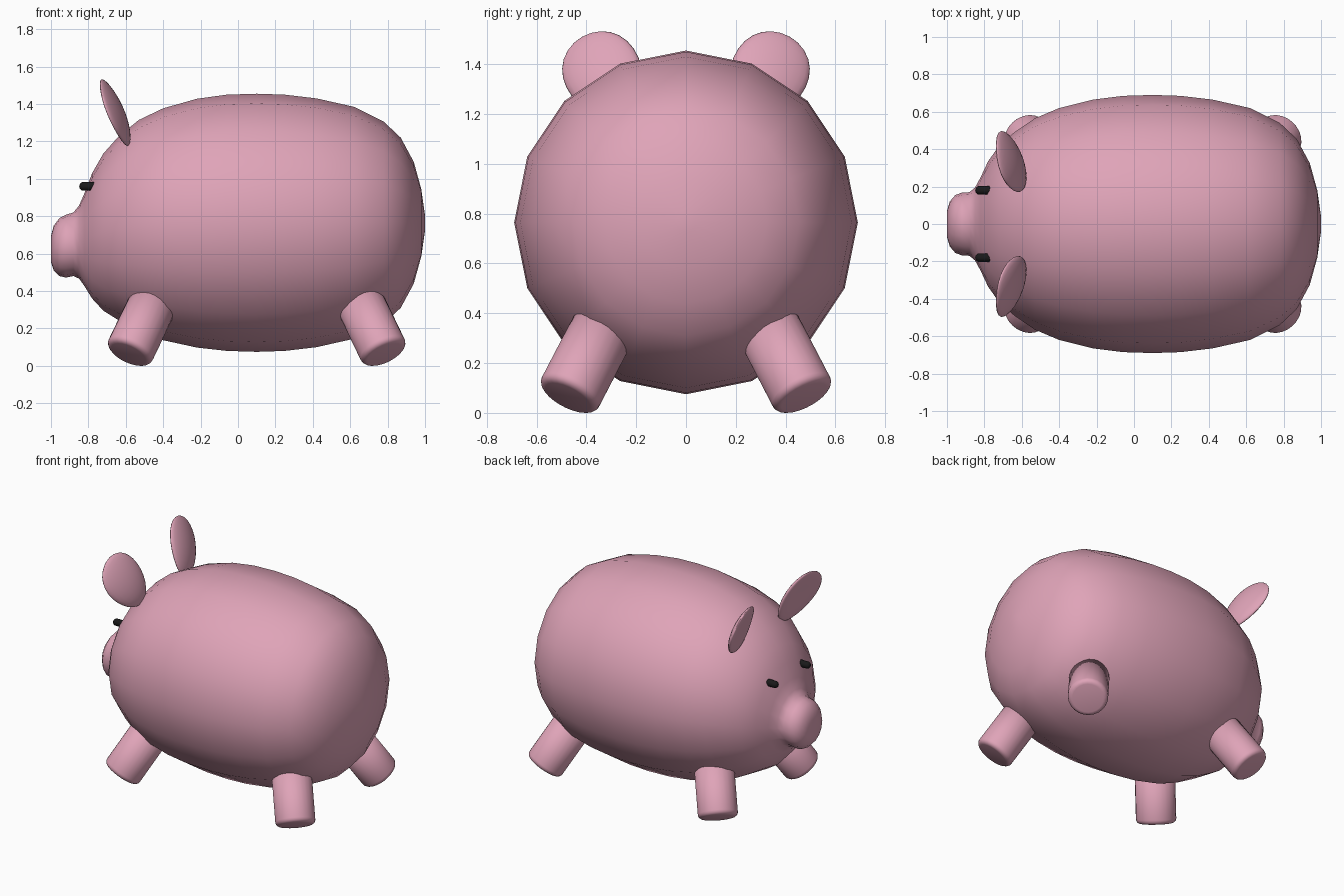
import bpy, bmesh, math
from mathutils import Vector, Matrix

if "Cube" in bpy.data.objects:
    bpy.data.objects.remove(bpy.data.objects["Cube"])


def material(name, rgb):
    m = bpy.data.materials.new(name)
    m.diffuse_color = (*rgb, 1)
    m.use_nodes = True
    m.node_tree.nodes["Principled BSDF"].inputs["Base Color"].default_value = m.diffuse_color
    return m


PINK = material("pink", (0.74, 0.37, 0.48))
BLACK = material("black", (0.01, 0.01, 0.01))


def finish(bm, name, mat, angle=180):
    bmesh.ops.recalc_face_normals(bm, faces=bm.faces)
    mesh = bpy.data.meshes.new(name)
    bm.to_mesh(mesh)
    bm.free()
    ob = bpy.data.objects.new(name, mesh)
    bpy.context.collection.objects.link(ob)
    mesh.materials.append(mat)
    bpy.ops.object.select_all(action='DESELECT')
    ob.select_set(True)
    bpy.context.view_layer.objects.active = ob
    bpy.ops.object.shade_smooth_by_angle(angle=math.radians(angle))
    return ob


# Body and snout: 16-sided rings along x (x, radius, centre height)
rings = [(1.0, .04, .765), (.98, .18, .765), (.94, .325, .765), (.87, .455, .765),
         (.78, .54, .765), (.62, .62, .765), (.42, .665, .765), (.25, .685, .765),
         (.10, .69, .765), (-.06, .685, .765), (-.22, .665, .763), (-.40, .62, .757),
         (-.53, .565, .75), (-.64, .49, .735), (-.72, .42, .715), (-.78, .335, .695),
         (-.82, .25, .675), (-.85, .195, .662), (-.88, .17, .65), (-.92, .168, .64),
         (-.955, .155, .635), (-.985, .12, .63), (-1.0, .07, .625)]
SIDES = 16
bm = bmesh.new()
loops = []
for x, r, cz in rings:
    loops.append([bm.verts.new((x, r * math.sin(2 * math.pi * i / SIDES),
                                cz + r * math.cos(2 * math.pi * i / SIDES)))
                  for i in range(SIDES)])
for a, b in zip(loops, loops[1:]):
    for i in range(SIDES):
        j = (i + 1) % SIDES
        bm.faces.new((a[i], a[j], b[j], b[i]))
bm.faces.new(loops[0])
bm.faces.new(loops[-1])
finish(bm, "body", PINK)


# Splayed stubby legs with rounded feet
def leg(name, sx, sy):
    bm = bmesh.new()
    bmesh.ops.create_cone(bm, cap_ends=True, segments=24, radius1=.13, radius2=.13, depth=.42)
    bmesh.ops.translate(bm, verts=bm.verts, vec=(0, 0, .21))
    rim = [e for e in bm.edges if all(v.co.z < .01 for v in e.verts)]
    bmesh.ops.bevel(bm, geom=rim, offset=.03, segments=4, profile=.5, affect='EDGES')
    up = Vector((-.48 * sx, -.52 * sy, 1))
    rot = up.to_track_quat('Z', 'Y').to_matrix().to_4x4()
    pos = Matrix.Translation((.1 + .685 * sx, .475 * sy, .063))
    bmesh.ops.transform(bm, matrix=pos @ rot, verts=bm.verts)
    low = min(v.co.z for v in bm.verts)
    bmesh.ops.translate(bm, verts=bm.verts, vec=(0, 0, -low))
    finish(bm, name, PINK)


# Ears: flattened discs leaning outward and curling forward at the tip
def ear(name, sy):
    bm = bmesh.new()
    bmesh.ops.create_uvsphere(bm, u_segments=24, v_segments=14, radius=1)
    for v in bm.verts:
        t, w, u = v.co.x * .032, v.co.y * .155, v.co.z * .185
        w *= 1 + .8 * u
        y = .325 + .5 * u + .866 * w
        z = 1.35 + .866 * u - .5 * w
        v.co = (-.64 - .40 * u - .6 * u * u - .8 * w * w + t, y * sy, z)
    finish(bm, name, PINK)


# Eyes
def eye(name, sy):
    bm = bmesh.new()
    bmesh.ops.create_uvsphere(bm, u_segments=16, v_segments=10, radius=.024)
    bmesh.ops.translate(bm, verts=bm.verts, vec=(-.825, .18 * sy, .96))
    # reach back into the head so the eye is seated
    for v in bm.verts:
        if v.co.x > -.825:
            v.co.x += .06
    finish(bm, name, BLACK)


for sy, side in ((-1, "right"), (1, "left")):
    leg("front_leg_" + side, -1, sy)
    leg("back_leg_" + side, 1, sy)
    ear("ear_" + side, sy)
    eye("eye_" + side, sy)
